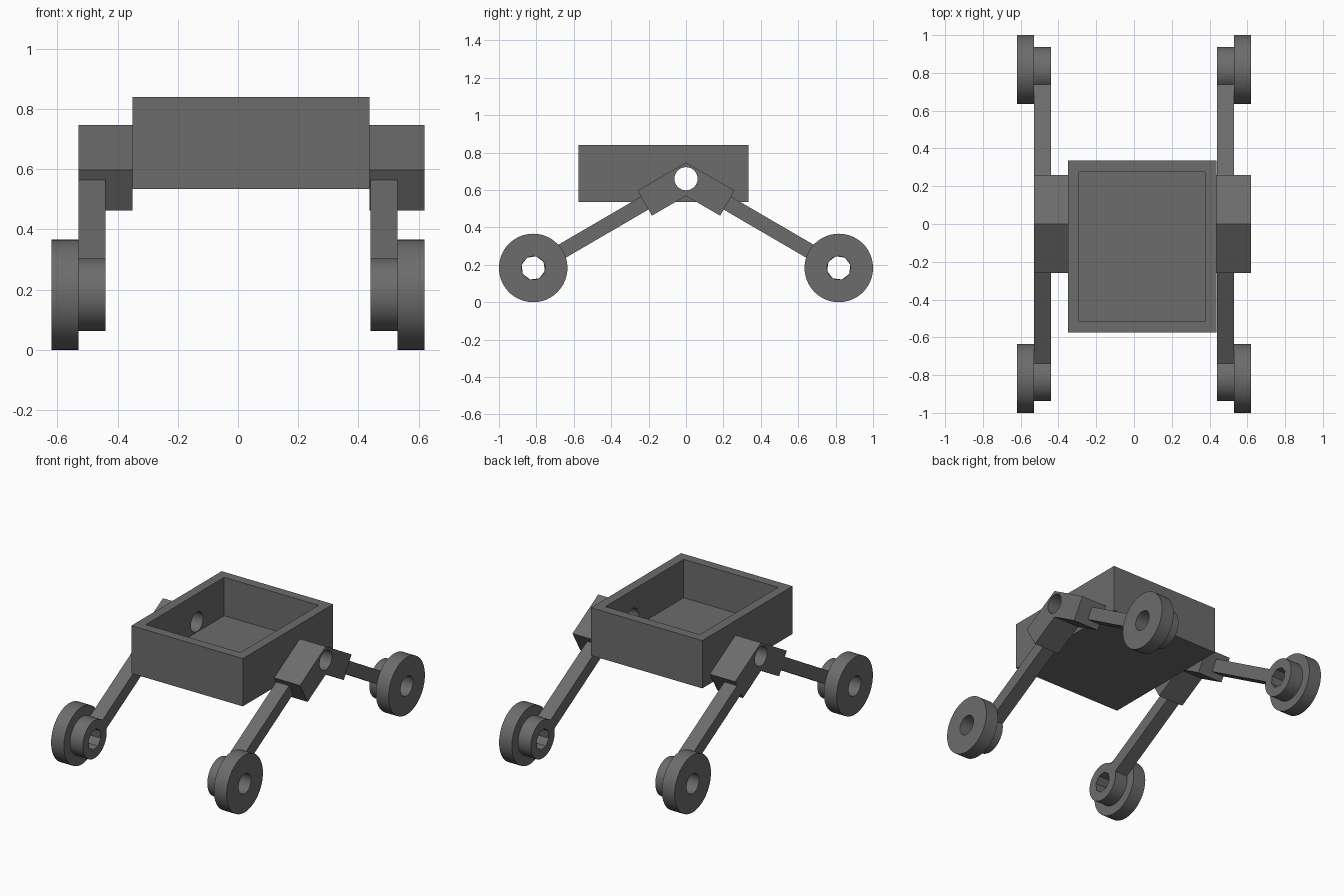
import bpy
import bmesh
import math

if "Cube" in bpy.data.objects:
    bpy.data.objects.remove(bpy.data.objects["Cube"], do_unlink=True)

grey = bpy.data.materials.new("dark grey")
grey.use_nodes = True
COLOUR = (0.15, 0.15, 0.15, 1)
grey.diffuse_color = COLOUR
grey.node_tree.nodes["Principled BSDF"].inputs["Base Color"].default_value = COLOUR


def prism(name, outline, x0, x1):
    """Extrude a (y, z) outline along x from x0 to x1."""
    bm = bmesh.new()
    face = bm.faces.new([bm.verts.new((x0, y, z)) for y, z in outline])
    ext = bmesh.ops.extrude_face_region(bm, geom=[face])
    moved = [v for v in ext["geom"] if isinstance(v, bmesh.types.BMVert)]
    bmesh.ops.translate(bm, verts=moved, vec=(x1 - x0, 0, 0))
    bmesh.ops.recalc_face_normals(bm, faces=bm.faces)
    mesh = bpy.data.meshes.new(name)
    bm.to_mesh(mesh)
    bm.free()
    mesh.materials.append(grey)
    ob = bpy.data.objects.new(name, mesh)
    bpy.context.collection.objects.link(ob)
    return ob


def circle(y, z, r, n, phase=0.0):
    return [(y + r * math.cos(phase + math.tau * i / n),
             z + r * math.sin(phase + math.tau * i / n)) for i in range(n)]


def rect(y0, y1, z0, z1):
    return [(y0, z0), (y1, z0), (y1, z1), (y0, z1)]


def cut(ob, outline, x0, x1):
    """Cut a prism out of an object and discard the cutter."""
    cutter = prism("cutter", outline, x0, x1)
    cutter.hide_render = True
    mod = ob.modifiers.new("cut", 'BOOLEAN')
    mod.operation = 'DIFFERENCE'
    mod.solver = 'EXACT'
    mod.object = cutter
    activate(ob)
    bpy.ops.object.modifier_apply(modifier=mod.name)
    bpy.data.objects.remove(cutter, do_unlink=True)


def activate(ob):
    bpy.ops.object.select_all(action='DESELECT')
    ob.select_set(True)
    bpy.context.view_layer.objects.active = ob


def smooth(ob):
    activate(ob)
    bpy.ops.object.shade_smooth_by_angle(angle=math.radians(30))


C, S = math.cos(math.radians(30)), math.sin(math.radians(30))
APEX, ARM, THICK = 0.747, 0.30, 0.155       # bent bracket
AXLE_Y, AXLE_Z = 0.817, 0.183               # wheel centre
PIVOT = circle(0, 0.66, 0.062, 32)

# Open tray with pivot holes through both side walls
tray = prism("tray", rect(-0.575, 0.335, 0.535, 0.84), -0.35, 0.437)
cut(tray, rect(-0.515, 0.275, 0.595, 0.95), -0.29, 0.377)
cut(tray, PIVOT, -0.6, 0.6)
smooth(tray)

# Bent brackets on each side of the tray
end_y, end_z = ARM * C, APEX - ARM * S
low_y, low_z = end_y - THICK * S, end_z - THICK * C
chevron = [(0, APEX), (end_y, end_z), (low_y, low_z), (0, APEX - THICK / C),
           (-low_y, low_z), (-end_y, end_z)]
for side, x0, x1 in (("left", 0.437, 0.62), ("right", -0.53, -0.35)):
    bracket = prism(side + "_bracket", chevron, x0, x1)
    cut(bracket, PIVOT, x0 - 0.1, x1 + 0.1)
    smooth(bracket)

# Legs, hubs and wheels at the four corners
mid_y, mid_z = (end_y + low_y) / 2, (end_z + low_z) / 2
foot_y, foot_z = AXLE_Y - 0.112 * C, AXLE_Z + 0.112 * S
HALF = 0.04
for side, sx in (("left", 1), ("right", -1)):
    for end, sy in (("back", 1), ("front", -1)):
        tag = end + "_" + side
        leg = [(sy * (y + k * HALF * S), z + k * HALF * C)
               for y, z, k in ((mid_y, mid_z, 1), (foot_y, foot_z, 1),
                               (foot_y, foot_z, -1), (mid_y, mid_z, -1))]
        prism(tag + "_leg", leg, sx * 0.44, sx * 0.53)

        cy = sy * AXLE_Y
        hub = prism(tag + "_hub", circle(cy, AXLE_Z, 0.121, 48), sx * 0.44, sx * 0.53)
        cut(hub, circle(cy, AXLE_Z, 0.064, 8, -sy * math.radians(30)), sx * 0.4, sx * 0.6)
        smooth(hub)

        wheel = prism(tag + "_wheel", circle(cy, AXLE_Z, 0.183, 64), sx * 0.53, sx * 0.62)
        cut(wheel, circle(cy, AXLE_Z, 0.063, 32), sx * 0.5, sx * 0.7)
        smooth(wheel)
